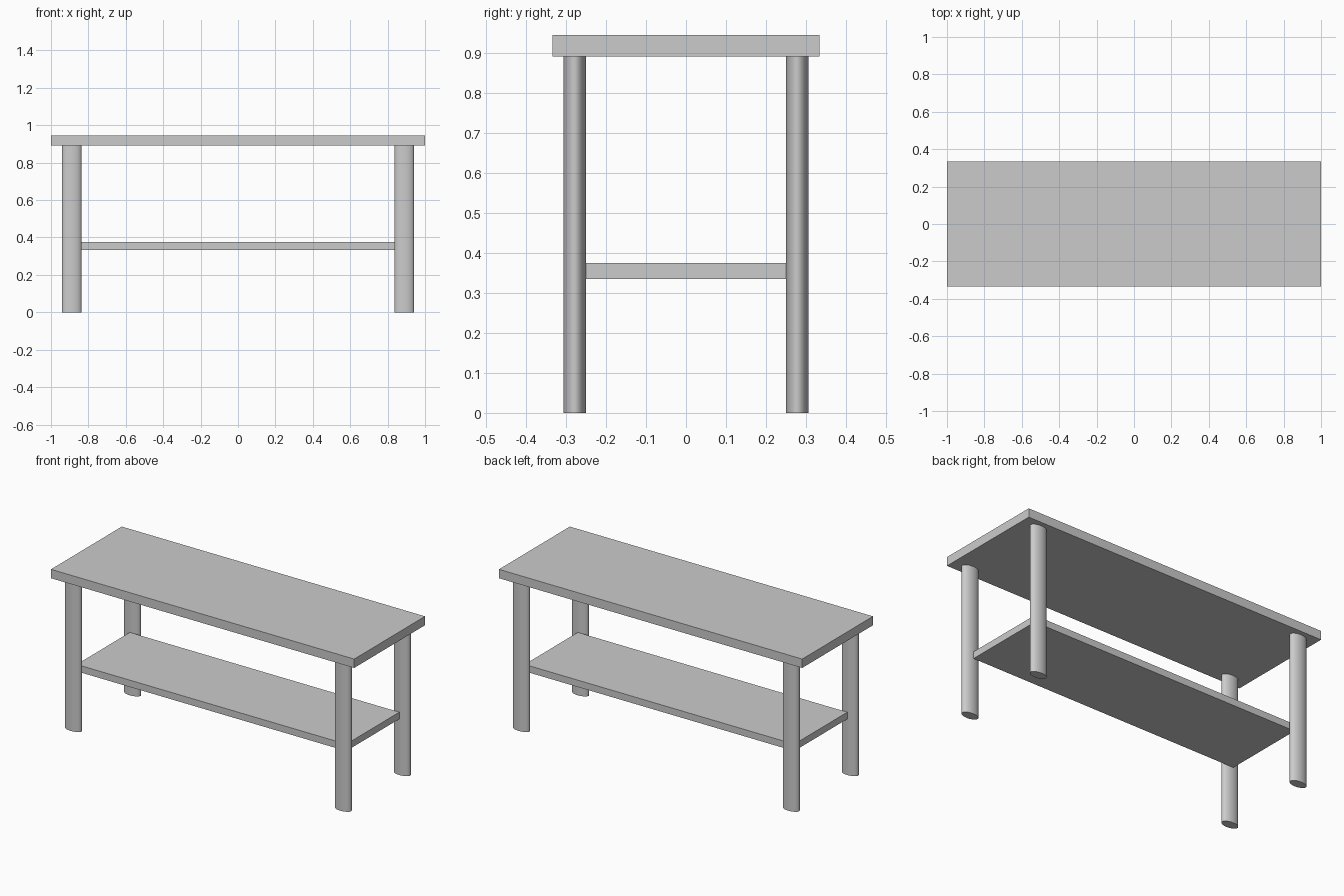
import bpy

cube = bpy.data.objects.get("Cube")
if cube:
    bpy.data.objects.remove(cube, do_unlink=True)

# Single plain grey finish
GREY = (0.6, 0.6, 0.6, 1.0)
grey = bpy.data.materials.new("plain_grey")
grey.use_nodes = True
grey.diffuse_color = GREY
grey.node_tree.nodes["Principled BSDF"].inputs["Base Color"].default_value = GREY


def finish(name, scale):
    """Name the active object, apply its size and give it the finish."""
    obj = bpy.context.object
    obj.name = name
    obj.scale = scale
    bpy.ops.object.transform_apply(location=False, rotation=False, scale=True)
    obj.data.materials.append(grey)
    return obj


def board(name, width, depth, bottom, top):
    bpy.ops.mesh.primitive_cube_add(size=1, location=(0, 0, (bottom + top) / 2))
    return finish(name, (width, depth, top - bottom))


def leg(name, x, y, height):
    bpy.ops.mesh.primitive_cylinder_add(vertices=48, radius=1, depth=1,
                                        location=(x, y, height / 2))
    finish(name, (0.0525, 0.028, height))
    bpy.ops.object.shade_smooth_by_angle()


TOP_BOTTOM = 0.891
LEG_X, LEG_Y = 0.889, 0.278

# Tabletop and lower shelf
board("tabletop", 2.0, 0.667, TOP_BOTTOM, 0.944)
board("lower_shelf", 2 * LEG_X, 0.5, 0.334, 0.375)

# Four oval legs
for side, sx in (("left", 1), ("right", -1)):
    for end, sy in (("front", -1), ("back", 1)):
        leg(f"{end}_{side}_leg", sx * LEG_X, sy * LEG_Y, TOP_BOTTOM)
